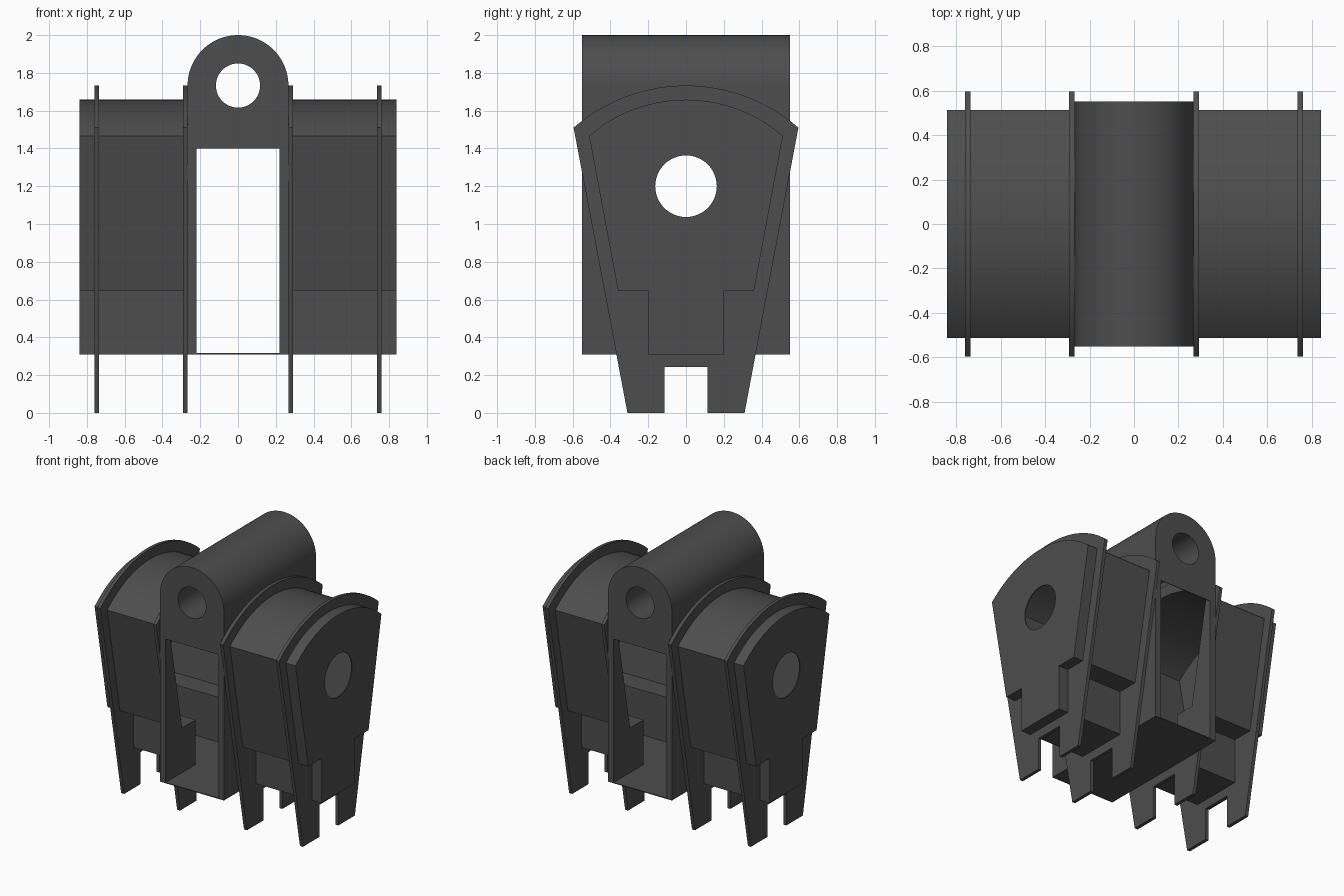
import bpy, bmesh
from math import sin, cos, pi, asin, radians
from mathutils import Matrix

if "Cube" in bpy.data.objects:
    bpy.data.objects.remove(bpy.data.objects["Cube"])

dark = bpy.data.materials.new("dark_grey")
dark.diffuse_color = (0.075, 0.075, 0.075, 1)
dark.use_nodes = True
dark.node_tree.nodes["Principled BSDF"].inputs["Base Color"].default_value = dark.diffuse_color

# axis frames: local (u, v, w) -> world
FRAMES = {
    'x': Matrix(((0, 0, 1, 0), (1, 0, 0, 0), (0, 1, 0, 0), (0, 0, 0, 1))),
    'y': Matrix(((1, 0, 0, 0), (0, 0, -1, 0), (0, 1, 0, 0), (0, 0, 0, 1))),
    'z': Matrix.Identity(4),
}


def plate(name, loops, axis, a, b):
    """Extrude closed outlines (inner loops are holes) from a to b along an axis."""
    cu = bpy.data.curves.new(name, 'CURVE')
    cu.dimensions = '2D'
    cu.fill_mode = 'BOTH'
    cu.extrude = (b - a) / 2
    for pts in loops:
        sp = cu.splines.new('POLY')
        sp.points.add(len(pts) - 1)
        for p, (u, v) in zip(sp.points, pts):
            p.co = (u, v, 0, 1)
        sp.use_cyclic_u = True
    tmp = bpy.data.objects.new(name + "_outline", cu)
    bpy.context.collection.objects.link(tmp)
    dg = bpy.context.evaluated_depsgraph_get()
    me = bpy.data.meshes.new_from_object(tmp.evaluated_get(dg))
    bpy.data.objects.remove(tmp)
    mid = (a + b) / 2 * (-1 if axis == 'y' else 1)
    me.transform(FRAMES[axis] @ Matrix.Translation((0, 0, mid)))
    bm = bmesh.new()
    bm.from_mesh(me)
    bmesh.ops.remove_doubles(bm, verts=bm.verts, dist=1e-5)
    bmesh.ops.recalc_face_normals(bm, faces=bm.faces)
    bm.to_mesh(me)
    bm.free()
    me.materials.clear()
    me.materials.append(dark)
    ob = bpy.data.objects.new(name, me)
    bpy.context.collection.objects.link(ob)
    bpy.ops.object.select_all(action='DESELECT')
    ob.select_set(True)
    bpy.context.view_layer.objects.active = ob
    bpy.ops.object.shade_smooth_by_angle(angle=radians(30))
    return ob


def circle(u, v, r, n=48):
    return [(u + r * cos(2 * pi * i / n), v + r * sin(2 * pi * i / n)) for i in range(n)]


def half_circle(r, z=1.733, n=40):
    return [(r * cos(pi * i / n), z + r * sin(pi * i / n)) for i in range(n + 1)]


def crown(w, z_edge, z_top, n=28):
    """Shallow arc from (w, z_edge) over z_top to (-w, z_edge)."""
    s = z_top - z_edge
    r = (w * w + s * s) / (2 * s)
    t = asin(w / r)
    return [(r * sin(t - 2 * t * i / n), z_top - r + r * cos(t - 2 * t * i / n))
            for i in range(n + 1)]


def block(d=0.0):
    """Tapered, stepped pod outline, inset by d."""
    return ([(-0.2 + d, 0.31 + d), (0.2 - d, 0.31 + d), (0.2 - d, 0.648 + d), (0.36 - d, 0.648 + d)]
            + crown(0.513 - d, 1.467 - d, 1.658 - d)
            + [(-0.36 + d, 0.648 + d), (-0.2 + d, 0.648 + d)])


flange = ([(-0.31, 0), (-0.113, 0), (-0.113, 0.242), (0.113, 0.242), (0.113, 0), (0.31, 0)]
          + crown(0.595, 1.51, 1.733))
pin_hole = circle(0, 1.2, 0.163)
wall = [(-0.55, 0.31), (0.55, 0.31), (0.55, 1.733), (-0.55, 1.733)]

# side parts, once per side; the pods are hollow and open into the bracket
for s, side in ((1, "right"), (-1, "left")):
    def side_plate(name, loops, a, b):
        return plate(f"{side}_{name}", loops, 'x', *sorted((s * a, s * b)))

    side_plate("pod_shell", [block(), block(0.006)], 0.265, 0.84)
    side_plate("pod_end_cap", [block(), pin_hole], 0.832, 0.84)
    side_plate("inner_flange", [flange, block(0.003)], 0.267, 0.292)
    side_plate("outer_flange", [flange, block(0.003)], 0.735, 0.76)
    side_plate("bracket_wall", [wall, block(0.006)], 0.22, 0.267)

# hollow bracket head: rounded roof, two end faces and the hanging hole's tube
plate("bracket_roof", [half_circle(0.267) + half_circle(0.255)[::-1]], 'y', -0.55, 0.55)
for f, end in ((1, "back"), (-1, "front")):
    plate(f"bracket_{end}_face",
          [[(-0.267, 1.4), (0.267, 1.4)] + half_circle(0.267), circle(0, 1.733, 0.117)],
          'y', *sorted((f * 0.545, f * 0.55)))
plate("bracket_tube", [circle(0, 1.733, 0.121), circle(0, 1.733, 0.117)], 'y', -0.55, 0.55)

# thin floor of the bracket
plate("bracket_floor", [[(-0.267, -0.55), (0.267, -0.55), (0.267, 0.55), (-0.267, 0.55)]],
      'z', 0.31, 0.316)
